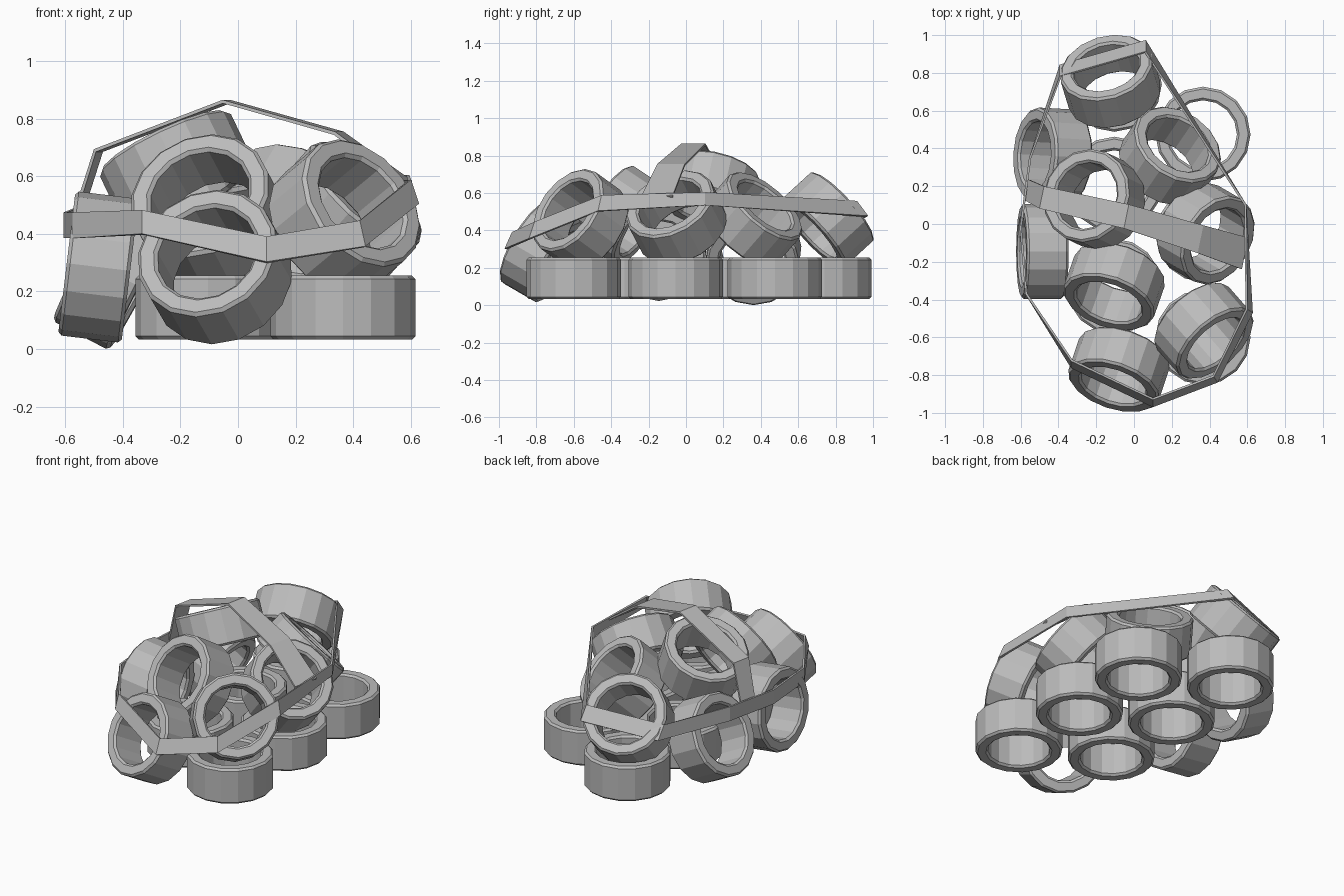
import bpy
import math
from mathutils import Vector

if "Cube" in bpy.data.objects:
    bpy.data.objects.remove(bpy.data.objects["Cube"])

grey = bpy.data.materials.new("plain grey")
grey.use_nodes = True
grey.diffuse_color = (0.5, 0.5, 0.5, 1)
grey.node_tree.nodes["Principled BSDF"].inputs["Base Color"].default_value = (0.5, 0.5, 0.5, 1)

SIDES, OUTER, INNER, HALF, BEVEL = 16, 0.252, 0.18, 0.111, 0.012


def add_object(name, verts, faces):
    mesh = bpy.data.meshes.new(name)
    mesh.from_pydata(verts, [], faces)
    mesh.materials.append(grey)
    obj = bpy.data.objects.new(name, mesh)
    bpy.context.collection.objects.link(obj)
    return obj


def loft(rows, closed):
    """Quads between rows of points; every row is itself a closed section."""
    n, k = len(rows), len(rows[0])
    verts = [p for row in rows for p in row]
    faces = []
    for i in range(n if closed else n - 1):
        j = (i + 1) % n
        for a in range(k):
            b = (a + 1) % k
            faces.append((i * k + a, j * k + a, j * k + b, i * k + b))
    if not closed:
        faces += [tuple(range(k)), tuple(reversed(range((n - 1) * k, n * k)))]
    return verts, faces


def ring(name, centre, axis=(0, 0, 1)):
    # Chamfered tube wall turned around the ring's axis
    wall = [(OUTER, -HALF + BEVEL), (OUTER, HALF - BEVEL), (OUTER - BEVEL, HALF),
            (INNER + BEVEL, HALF), (INNER, HALF - BEVEL), (INNER, -HALF + BEVEL),
            (INNER + BEVEL, -HALF), (OUTER - BEVEL, -HALF)]
    rows = []
    for i in range(SIDES):
        t = 2 * math.pi * i / SIDES
        rows.append([(r * math.cos(t), r * math.sin(t), z) for r, z in wall])
    obj = add_object(name, *loft(rows, True))
    obj.location = centre
    obj.rotation_mode = 'QUATERNION'
    obj.rotation_quaternion = Vector(axis).to_track_quat('Z', 'Y')


def band(name, stations, closed, thick=0.012):
    # Flat ribbon: each station is (point, width direction, half width)
    pts = [Vector(s[0]) for s in stations]
    n = len(pts)
    rows = []
    for i, (_, across, half) in enumerate(stations):
        before = pts[(i - 1) % n] if closed else pts[max(i - 1, 0)]
        after = pts[(i + 1) % n] if closed else pts[min(i + 1, n - 1)]
        w = Vector(across).normalized() * half
        out = (after - before).cross(w).normalized() * thick / 2
        rows.append([pts[i] + w + out, pts[i] - w + out, pts[i] - w - out, pts[i] + w - out])
    add_object(name, *loft(rows, closed))


# Bottom layer: two staggered columns of flat rings
for x, ys in ((0.365, (-0.6, -0.055, 0.475)), (-0.105, (-0.33, 0.21, 0.74))):
    for y in ys:
        ring("flat_ring", (x, y, 0.144))

# Tumbled rings heaped on top and leaning on the side
ring("back_ring", (-0.125, 0.755, 0.455), (-0.22, 0.72, 0.66))
ring("back_side_ring", (-0.43, 0.36, 0.27), (-0.88, 0.05, 0.46))
ring("front_side_ring", (-0.485, -0.145, 0.285), (-0.99, 0, 0.12))
ring("top_ring", (-0.21, 0.13, 0.62), (-0.42, 0.2, 0.88))
ring("middle_ring", (0.38, -0.05, 0.47), (0.62, -0.36, 0.69))
ring("back_middle_ring", (0.19, 0.36, 0.46), (0.41, 0.6, 0.69))
ring("front_middle_ring", (-0.105, -0.33, 0.48), (-0.28, -0.8, 0.53))
ring("front_corner_ring", (0.37, -0.565, 0.46), (0.58, -0.66, 0.48))
ring("front_ring", (-0.08, -0.77, 0.285), (-0.28, -0.83, 0.48))

# Band around the heap
UP, BACK, FRONT = (0, 0, 1), (0, -0.6, 0.8), (0, 0.4, 0.9)
band("around_band", [
    ((0.1, -0.945, 0.345), FRONT, 0.048),
    ((0.43, -0.82, 0.4), (-0.2, 0.3, 0.9), 0.048),
    ((0.61, -0.46, 0.545), (-0.3, 0.2, 0.9), 0.045),
    ((0.59, 0.1, 0.57), UP, 0.035),
    ((0.06, 0.94, 0.515), BACK, 0.05),
    ((-0.39, 0.81, 0.46), BACK, 0.05),
    ((-0.55, 0.35, 0.45), UP, 0.045),
    ((-0.6, -0.02, 0.43), UP, 0.045),
    ((-0.57, -0.37, 0.43), UP, 0.045),
    ((-0.33, -0.74, 0.44), FRONT, 0.045),
], True)

# Band across the top
ACROSS = (0.2, 0.97, 0)
band("over_band", [
    ((-0.565, 0.18, 0.44), ACROSS, 0.055),
    ((-0.485, 0.14, 0.69), ACROSS, 0.06),
    ((-0.04, 0.04, 0.86), ACROSS, 0.065),
    ((0.35, -0.08, 0.75), ACROSS, 0.075),
    ((0.585, -0.155, 0.58), ACROSS, 0.085),
], False)
